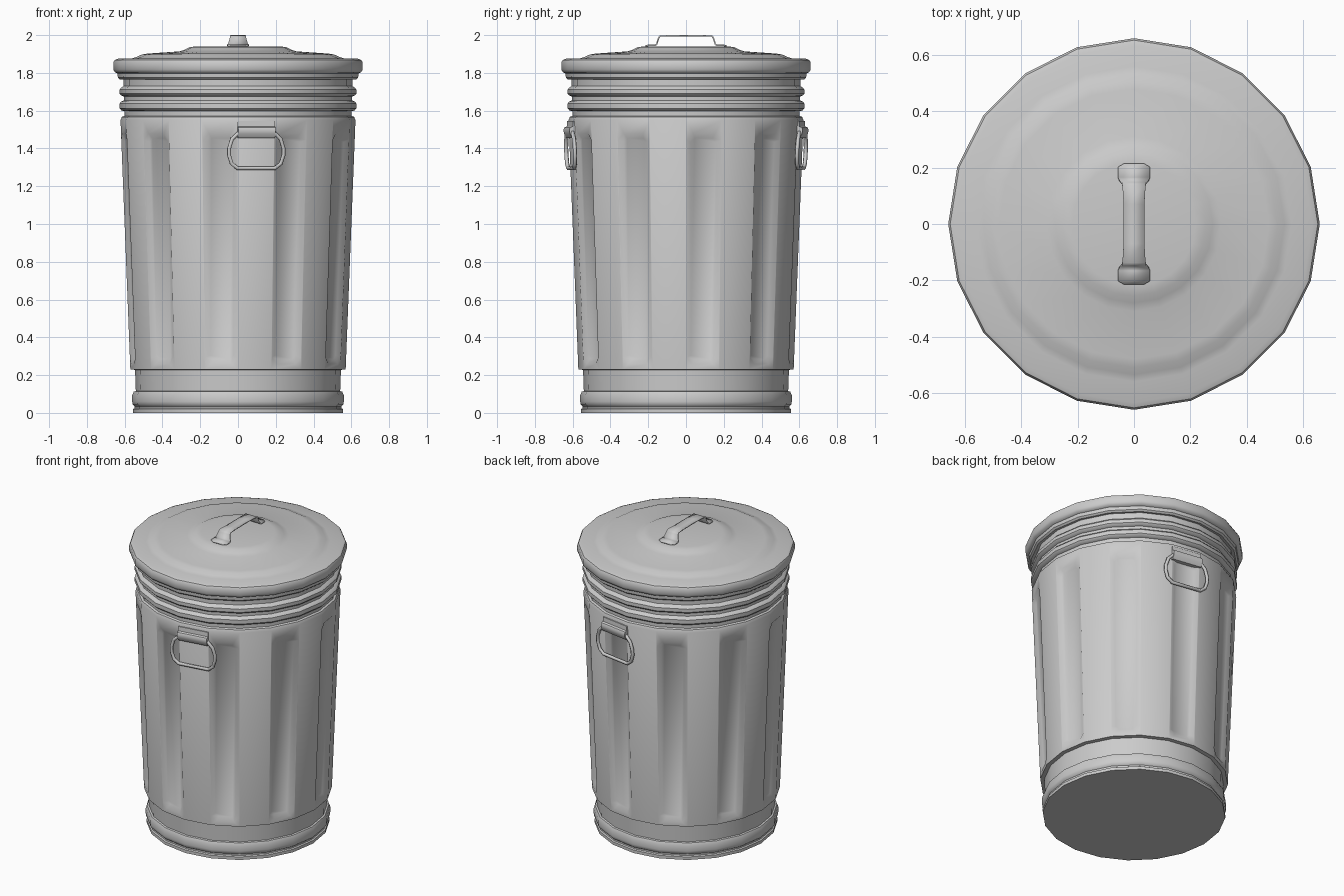
import bpy, bmesh
from math import sin, cos, radians
from mathutils import Vector

if "Cube" in bpy.data.objects:
    bpy.data.objects.remove(bpy.data.objects["Cube"])

SIDES = 20
STEP = radians(360 / SIDES)


def finish(name, bm, angle=35):
    bmesh.ops.recalc_face_normals(bm, faces=bm.faces)
    mesh = bpy.data.meshes.new(name)
    bm.to_mesh(mesh)
    bm.free()
    ob = bpy.data.objects.new(name, mesh)
    bpy.context.collection.objects.link(ob)
    smooth(ob, angle)
    return ob


def smooth(ob, angle=35):
    bpy.ops.object.select_all(action='DESELECT')
    ob.select_set(True)
    bpy.context.view_layer.objects.active = ob
    bpy.ops.object.shade_smooth_by_angle(angle=radians(angle))


def lathe(bm, profile, skip=lambda j, k: False):
    """Revolve (radius, z) points; radius 0 makes a pole. Vertex 0 faces -y."""
    rings = []
    for r, z in profile:
        n = 1 if r == 0 else SIDES
        rings.append([bm.verts.new((r * sin(k * STEP), -r * cos(k * STEP), z)) for k in range(n)])
    for j in range(len(rings) - 1):
        a, b = rings[j], rings[j + 1]
        for k in range(SIDES):
            if skip(j, k):
                continue
            m = (k + 1) % SIDES
            quad = [a[k % len(a)], a[m % len(a)], b[m % len(b)], b[k % len(b)]]
            bm.faces.new(list(dict.fromkeys(quad)))
    return rings


# Can body: base ring, recessed foot, tapered wall, two hoops under the lid
body = [(0, 0), (.555, 0), (.555, .02), (.547, .025), (.547, .035), (.558, .045), (.56, .06),
        (.56, .095), (.552, .112), (.541, .115), (.545, .228), (.57, .23),
        (.622, 1.55), (.615, 1.567), (.602, 1.572), (.602, 1.597), (.618, 1.602),
        (.627, 1.612), (.627, 1.638), (.618, 1.648), (.604, 1.654), (.604, 1.675),
        (.618, 1.68), (.627, 1.69), (.627, 1.712), (.618, 1.722), (.606, 1.73), (.606, 1.8)]
WALL = body.index((.57, .23))
bm = bmesh.new()
rings = lathe(bm, body, lambda j, k: j == WALL and k % 2 == 1)

# Recessed flutes on every other wall facet
outline = [(.2, .022), (.8, .022), (.985, .048), (.985, .92), (.8, .946), (.2, .946), (.015, .92), (.015, .048)]
flutes = []
for k in range(1, SIDES, 2):
    m = (k + 1) % SIDES
    c = [rings[WALL][k], rings[WALL][m], rings[WALL + 1][m], rings[WALL + 1][k]]
    o = [bm.verts.new(c[0].co.lerp(c[1].co, u).lerp(c[3].co.lerp(c[2].co, u), v)) for u, v in outline]
    for i in range(4):
        n = (i + 1) % 4
        bm.faces.new((c[i], c[n], o[2 * i + 1], o[2 * i]))
        bm.faces.new((c[n], o[(2 * i + 2) % 8], o[2 * i + 1]))
    flutes.append(bm.faces.new(o))
bmesh.ops.recalc_face_normals(bm, faces=bm.faces)
bmesh.ops.inset_individual(bm, faces=flutes, thickness=.026, depth=-.018, use_even_offset=True)
finish("can_body", bm, 40)

# Lid with rolled rim and stepped dome
bm = bmesh.new()
lathe(bm, [(.606, 1.768), (.625, 1.765), (.636, 1.775), (.638, 1.797), (.652, 1.803), (.66, 1.818),
           (.66, 1.855), (.653, 1.868), (.635, 1.875), (.56, 1.877), (.535, 1.885), (.51, 1.897),
           (.48, 1.902), (.31, 1.914), (.28, 1.924), (.255, 1.936), (.22, 1.941), (0, 1.941)])
finish("lid", bm, 40)

# Lid handle: bent strap running front to back
half = [(.215, 1.944, .035), (.203, 1.945, .056), (.165, 1.946, .057), (.155, 1.952, .052),
        (.145, 1.985, .043), (.136, 1.995, .041), (.07, 1.996, .037)]
path = [(-y, z, w) for y, z, w in half] + half[::-1]
bm = bmesh.new()
rows = [[bm.verts.new((s * w, y, z)) for s in (-1, 1)] for y, z, w in path]
for a, b in zip(rows, rows[1:]):
    bm.faces.new((a[0], a[1], b[1], b[0]))
strap = finish("lid_handle", bm)
mod = strap.modifiers.new("thickness", 'SOLIDIFY')
mod.thickness = .008
mod.offset = 0


def on_wall(x, out, z):
    """Place a point on the front facet that carries the side handle."""
    r = .609 + out + (z - 1.5) * .038
    a = STEP / 2
    return Vector((x * cos(a) + r * sin(a), x * sin(a) - r * cos(a), z))


def mirror_back(ob):
    mod = ob.modifiers.new("front_and_back", 'MIRROR')
    mod.use_axis = (False, True, False)


# Handle brackets, front and back
side = [(-.01, 1.545), (.01, 1.545), (.013, 1.517), (.026, 1.512), (.032, 1.5),
        (.03, 1.478), (.016, 1.455), (-.01, 1.455)]
bm = bmesh.new()
ends = [[bm.verts.new(on_wall(x, n, z)) for n, z in side] for x in (-.1, .1)]
for e in ends:
    bm.faces.new(e)
for i in range(len(side)):
    j = (i + 1) % len(side)
    bm.faces.new((ends[0][i], ends[0][j], ends[1][j], ends[1][i]))
mirror_back(finish("handle_bracket", bm))

# Swinging handle rings, front and back
right = [(.095, 1.485), (.13, 1.45), (.146, 1.4), (.146, 1.365), (.132, 1.32), (.1, 1.295)]
loop = right + [(-x, z) for x, z in right[::-1]]
curve = bpy.data.curves.new("handle_ring", 'CURVE')
curve.dimensions = '3D'
curve.bevel_depth = .011
curve.bevel_resolution = 1
spline = curve.splines.new('POLY')
spline.points.add(len(loop) - 1)
for p, (x, z) in zip(spline.points, loop):
    p.co = (*on_wall(x, .014, z), 1)
spline.use_cyclic_u = True
ring = bpy.data.objects.new("handle_ring", curve)
bpy.context.collection.objects.link(ring)
bpy.ops.object.select_all(action='DESELECT')
ring.select_set(True)
bpy.context.view_layer.objects.active = ring
bpy.ops.object.convert(target='MESH')
ring = bpy.context.view_layer.objects.active
smooth(ring, 65)
mirror_back(ring)
